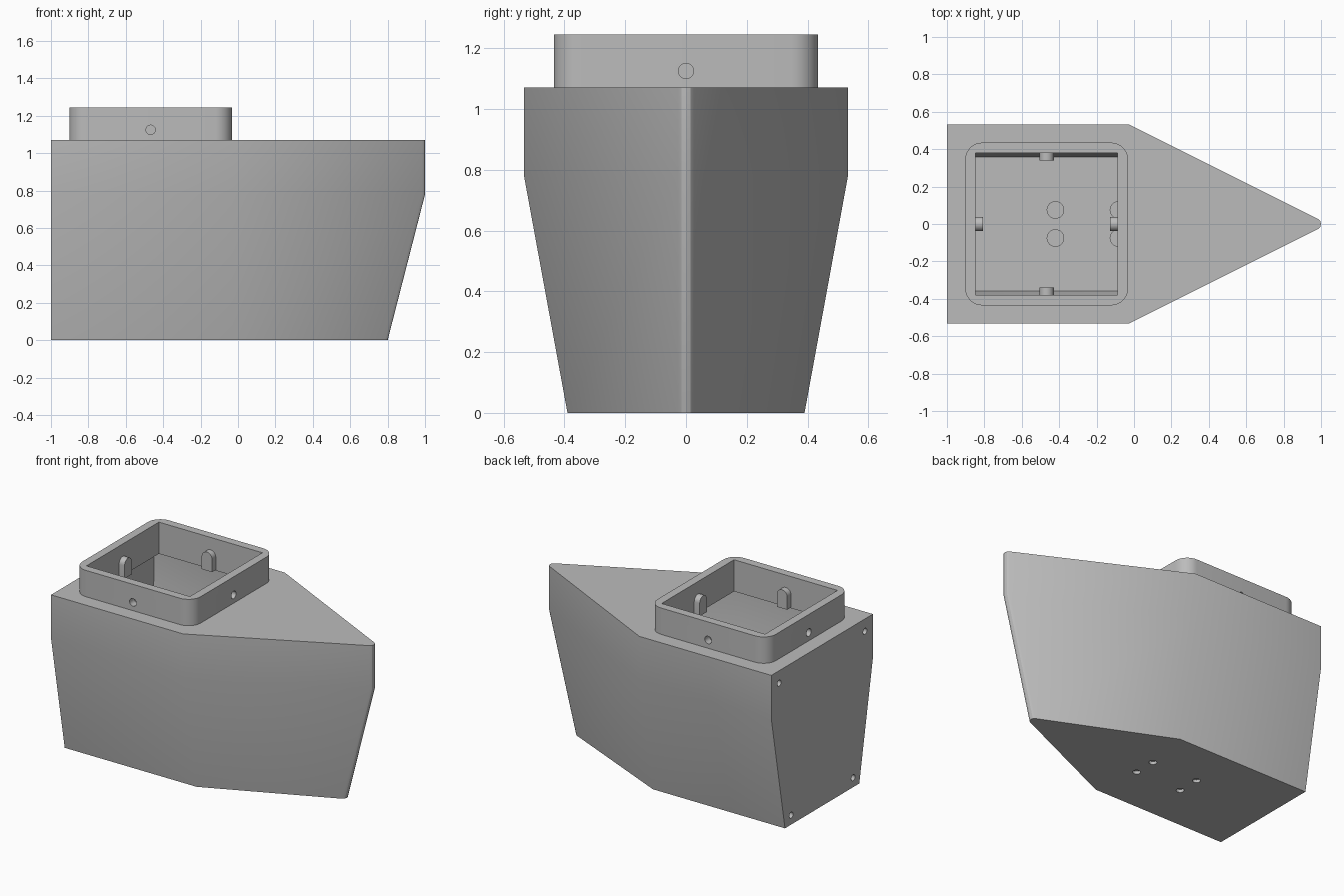
import bpy, bmesh
from math import sin, cos, pi, radians
from mathutils import Vector, Matrix

if "Cube" in bpy.data.objects:
    bpy.data.objects.remove(bpy.data.objects["Cube"])

grey = bpy.data.materials.new("plain grey")
grey.use_nodes = True
grey.diffuse_color = (0.5, 0.5, 0.5, 1)
grey.node_tree.nodes["Principled BSDF"].inputs["Base Color"].default_value = (0.5, 0.5, 0.5, 1)

WALL = 0.035
DECK, FOLD, RIM = 1.07, 0.78, 1.245
CX = -0.467            # centre of the collar
INNER, OUTER = 0.38, 0.435
HOLE_Z = 1.125


def finish(name, bm):
    bmesh.ops.recalc_face_normals(bm, faces=bm.faces)
    mesh = bpy.data.meshes.new(name)
    bm.to_mesh(mesh)
    bm.free()
    mesh.materials.append(grey)
    ob = bpy.data.objects.new(name, mesh)
    bpy.context.collection.objects.link(ob)
    return ob


def loft(name, rings):
    """Closed solid through a stack of matching rings."""
    bm = bmesh.new()
    rows = [[bm.verts.new(p) for p in ring] for ring in rings]
    n = len(rows[0])
    for a, b in zip(rows, rows[1:]):
        for i in range(n):
            j = (i + 1) % n
            bm.faces.new((a[i], a[j], b[j], b[i]))
    bm.faces.new(rows[0])
    bm.faces.new(rows[-1])
    return finish(name, bm)


def rod(name, start, end, radius):
    start, end = Vector(start), Vector(end)
    d = end - start
    turn = d.to_track_quat('Z', 'Y').to_matrix().to_4x4()
    bm = bmesh.new()
    bmesh.ops.create_cone(bm, cap_ends=True, segments=24, radius1=radius, radius2=radius,
                          depth=d.length, matrix=Matrix.Translation((start + end) / 2) @ turn)
    return finish(name, bm)


def cut(ob, cutter):
    cutter.hide_render = True
    mod = ob.modifiers.new("cut", 'BOOLEAN')
    mod.operation, mod.solver, mod.object = 'DIFFERENCE', 'EXACT', cutter
    bpy.context.view_layer.objects.active = ob
    bpy.ops.object.modifier_apply(modifier=mod.name)
    bpy.data.objects.remove(cutter)


def smooth(ob):
    bpy.ops.object.select_all(action='DESELECT')
    ob.select_set(True)
    bpy.context.view_layer.objects.active = ob
    bpy.ops.object.shade_smooth_by_angle(angle=radians(30))


def hull_ring(z, back, shoulder, half, tip, r):
    """Plan outline: square stern, straight sides, pointed rounded bow."""
    arc = [radians(a) for a in (-62, -31, 0, 31, 62)]
    nose = [(tip - r + r * cos(a), r * sin(a), z) for a in arc]
    return [(back, -half, z), (shoulder, -half, z), *nose, (shoulder, half, z), (back, half, z)]


def round_rect(z, half, r):
    pts = []
    for k in range(4):
        sx, sy = ((1, 1), (-1, 1), (-1, -1), (1, -1))[k]
        for s in range(9):
            a = k * pi / 2 + s * pi / 16
            pts.append((CX + sx * (half - r) + r * cos(a), sy * (half - r) + r * sin(a), z))
    return pts


def square(z, half):
    return [(CX + x * half, y * half, z) for x, y in ((1, 1), (-1, 1), (-1, -1), (1, -1))]


# Hollow hull
hull = loft("hull", [hull_ring(0, -1, -0.03, 0.39, 0.8, 0.03),
                     hull_ring(FOLD, -1, -0.03, 0.533, 1, 0.03),
                     hull_ring(DECK, -1, -0.03, 0.533, 1, 0.03)])
back = -1 + WALL
cut(hull, loft("cavity", [hull_ring(WALL, back, -0.04, 0.358, 0.72, 0.02),
                          hull_ring(FOLD, back, -0.04, 0.495, 0.92, 0.02),
                          hull_ring(DECK - WALL, back, -0.04, 0.495, 0.92, 0.02)]))
cut(hull, loft("deck_opening", [square(DECK - 0.1, INNER), square(DECK + 0.1, INNER)]))

# Blind screw holes in the stern and the floor
for side in (-1, 1):
    for y, z in ((0.45, 0.987), (0.325, 0.063)):
        cut(hull, rod("stern_hole", (-1.1, side * y, z), (-0.972, side * y, z), 0.02))
    for x in (-0.42, -0.083):
        cut(hull, rod("floor_hole", (x, side * 0.075, -0.1), (x, side * 0.075, 0.028), 0.024))
        smooth(rod("floor_boss", (x, side * 0.075, 0.02), (x, side * 0.075, 0.06), 0.047))
smooth(hull)

# Collar around the opening
collar = loft("collar", [round_rect(DECK, OUTER, 0.09), round_rect(RIM, OUTER, 0.09)])
cut(collar, loft("collar_opening", [square(DECK - 0.1, INNER), square(RIM + 0.1, INNER)]))

# Arched tab and screw hole in the middle of each collar side
for k in range(4):
    out = Vector((round(cos(k * pi / 2)), round(sin(k * pi / 2)), 0))
    along = Vector((-out.y, out.x, 0))
    mid = Vector((CX, 0, HOLE_Z))
    cut(collar, rod("side_hole", mid + out * (INNER - 0.01), mid + out * (OUTER + 0.1), 0.025))
    r = 0.038
    arch = [(-r, -0.085), (r, -0.085)] + [(r * cos(a * pi / 12), r * sin(a * pi / 12)) for a in range(13)]
    rings = [[mid + out * d + along * u + Vector((0, 0, v)) for u, v in arch]
             for d in (INNER - 0.04, INNER + 0.005)]
    smooth(loft("screw_tab", rings))
smooth(collar)
